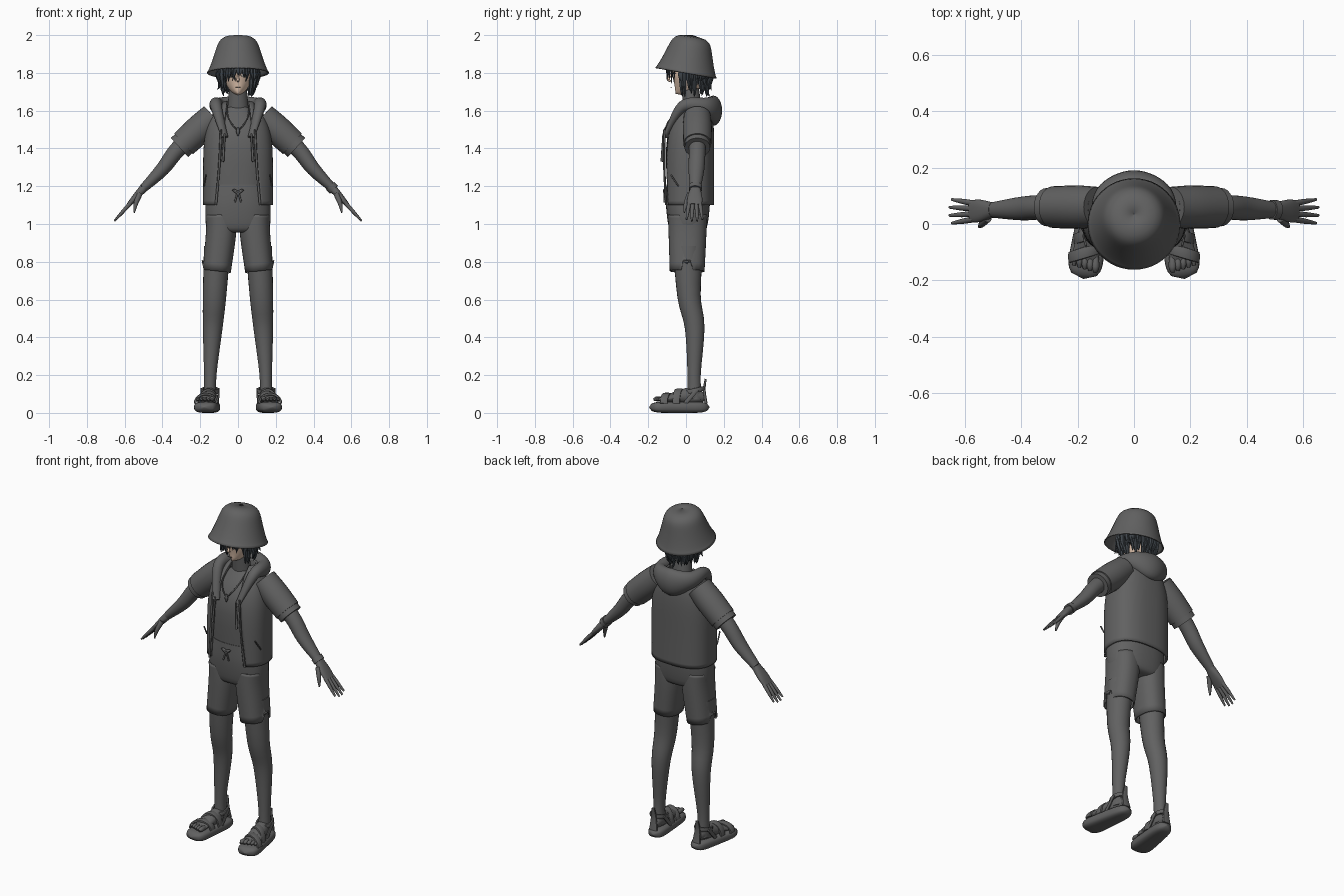
import bpy, math, random
from mathutils import Vector

random.seed(4)
cube = bpy.data.objects.get("Cube")
if cube:
    bpy.data.objects.remove(cube)


def material(name, red, green, blue):
    mat = bpy.data.materials.new(name)
    mat.use_nodes = True
    mat.diffuse_color = (red, green, blue, 1)
    mat.node_tree.nodes["Principled BSDF"].inputs["Base Color"].default_value = mat.diffuse_color
    return mat


GREY = material("charcoal grey", .12, .12, .12)
HAIR = material("dark slate hair", .05, .06, .07)
SKIN = material("warm face skin", .76, .56, .43)
DARK = material("eye black", .02, .02, .02)
WHITE = material("eye white", .75, .75, .72)


def make(name, verts, faces, mat, mirror=False, thickness=0):
    mesh = bpy.data.meshes.new(name)
    mesh.from_pydata(verts, [], faces)
    mesh.materials.append(mat)
    ob = bpy.data.objects.new(name, mesh)
    bpy.context.collection.objects.link(ob)
    bpy.ops.object.select_all(action='DESELECT')
    ob.select_set(True)
    bpy.context.view_layer.objects.active = ob
    bpy.ops.object.shade_smooth_by_angle(angle=math.radians(45))
    if thickness:
        solid = ob.modifiers.new("thickness", 'SOLIDIFY')
        solid.thickness, solid.offset = thickness, -1
    if mirror:
        ob.modifiers.new("mirror", 'MIRROR')
    return ob


def smooth_path(points, steps):
    """Catmull-Rom interpolation of position and radii together."""
    result, last = [], len(points) - 1
    for i in range(last):
        before, start, end, after = (points[max(0, min(last, i + k))] for k in (-1, 0, 1, 2))
        for step in range(steps):
            t = step / steps
            result.append([b + t / 2 * (c - a + t * (2 * a - 5 * b + 4 * c - d
                                                     + t * (3 * b - a - 3 * c + d)))
                           for a, b, c, d in zip(before, start, end, after)])
    return result + [list(points[-1])]


def power(value, exponent):
    return math.copysign(abs(value) ** (2 / exponent), value)


def sweep(name, paths, mat=GREY, ref=(0, 1, 0), sides=24, steps=4, square=2,
          caps=True, mirror=False, thickness=0):
    """Sweep ellipses along paths of (x, y, z, side radius, optional depth radius)."""
    axis = Vector(ref)
    verts, faces = [], []
    for path in paths:
        points = smooth_path([q if len(q) > 4 else (*q, q[-1]) for q in path], steps)
        base, last = len(verts), len(points) - 1
        for i, (*centre, width, depth) in enumerate(points):
            ahead, behind = points[min(i + 1, last)], points[max(i - 1, 0)]
            tangent = (Vector(ahead[:3]) - Vector(behind[:3])).normalized()
            side = axis.cross(tangent).normalized()
            up = tangent.cross(side)
            for k in range(sides):
                angle = math.tau * k / sides
                verts.append(Vector(centre) + side * power(math.cos(angle), square) * max(width, .001)
                             + up * power(math.sin(angle), square) * max(depth, .001))
        for i in range(last):
            row = base + i * sides
            for k in range(sides):
                j = (k + 1) % sides
                faces.append((row + k, row + j, row + sides + j, row + sides + k))
        if caps:
            end = base + last * sides
            faces.append(tuple(reversed(range(base, base + sides))))
            faces.append(tuple(range(end, end + sides)))
    return make(name, verts, faces, mat, mirror, thickness)


def both(half):
    """Continue a path that ends on the centre plane over to the other side."""
    return half + [(-x, *rest) for x, *rest in reversed(half[:-1])]


def fractions(count):
    return [i / count for i in range(count + 1)]


UP = (0, 0, 1)

# Bucket hat, leaning back
hat = [(0, .035 * t, 1.8 + t / 5, (.165 - .07 * t ** .8) * math.sqrt(1 - t ** 12))
       for t in fractions(16)]
sweep("bucket_hat", [hat], sides=48, steps=1, caps=False, thickness=.006)


# Egg-shaped head with a narrow chin
def head_ring(t):
    width = .08 * (1 - (1 - t) ** 6) * math.sqrt(1 - t ** 4)
    return 0, .02 - .075 * (1 - t) ** 4, 1.69 + .24 * t, width, width * 1.2

sweep("head", [[head_ring(t) for t in fractions(24)]], SKIN, sides=32, steps=1)
sweep("nose", [[(0, -.08, 1.79, .004), (0, -.093, 1.765, .007), (0, -.08, 1.755, .005)]], SKIN, sides=8)
sweep("ears", [[(.08, .02, 1.81, .01), (.08, .02, 1.76, .006)]], SKIN, sides=10, mirror=True)
sweep("neck", [[(0, .04, 1.56, .06, .05), (0, .02, 1.74, .045)]])


# Eyes, lids and mouth as thin strips that follow the face
def face_strip(name, inner, outer, level, height, mat, lift, mirror=True):
    _, middle, z, width, depth = head_ring(level)
    strip = []
    for t in fractions(6):
        x = inner + (outer - inner) * t
        y = middle - depth * math.sqrt(1 - (x / width) ** 2) - lift
        strip.append((x, y, z, height * (.4 + .6 * math.sin(math.pi * t)), .002))
    sweep(name, [strip], mat, sides=8, steps=2, mirror=mirror)

face_strip("eye_whites", .02, .05, .4, .011, WHITE, .001)
face_strip("irises", .027, .042, .4, .011, DARK, .003)
face_strip("eyelids", .016, .054, .45, .003, DARK, .003)
face_strip("mouth", -.014, .014, .14, .002, DARK, .001, mirror=False)

# Hair: cap under the hat, hanging locks and fringe
sweep("hair_cap", [[(0, .035, 1.76 + .18 * t, .09 * math.sqrt(1 - t ** 3)) for t in fractions(12)]],
      HAIR, sides=32, steps=1)
locks = []
for layer in (0, 1):
    for t in fractions(20):
        angle = math.radians(-35 + 250 * t + random.uniform(-6, 6))
        radius, tip = .08 + layer * .014, random.uniform(1.67, 1.71) + layer * .03

        def lock_point(spread, z, width):
            reach = radius + spread
            return reach * math.cos(angle), .03 + reach * math.sin(angle), z, width

        locks.append([lock_point(0, 1.86, .012), lock_point(.012, 1.79, .014),
                      lock_point(.004, tip + .03, .009),
                      lock_point(random.uniform(-.015, .02), tip, .001)])
for t in fractions(10):
    x = .14 * (t - .5)
    front = .01 - .1 * math.cos(x * 13)
    tip = 1.775 + random.uniform(-.018, .015) - abs(x) / 3
    locks.append([(x, front, 1.87, .012, .008), (x, front - .01, 1.82, .012, .007),
                  (x + random.uniform(-.018, .018), front - .012, tip, .001)])
sweep("hair_locks", locks, HAIR, sides=6, steps=3)

# Shirt
sweep("shirt", [[(0, .01, 1.2, .15, .11), (0, .01, 1.45, .16, .11), (0, .04, 1.61, .06, .05)]],
      sides=40, square=2.4)

# Open vest: rings broken by a gap at the front, closing in over the shoulders
columns, square, verts, faces = 48, 2.5, [], []
for row, t in enumerate(fractions(24)):
    scale = 1 - .6 * t ** 6
    width, depth, gap = .185 * scale, .132 * scale, .12 - .06 * t
    start = math.asin((gap / width) ** (square / 2))
    for k, u in enumerate(fractions(columns)):
        angle = start + (math.tau - 2 * start) * u
        verts.append((width * power(math.sin(angle), square),
                      .016 + .04 * t ** 4 - depth * power(math.cos(angle), square), 1.1 + .55 * t))
        if row and k:
            corner = len(verts) - 1
            below = corner - columns - 1
            faces.append((below - 1, below, corner, corner - 1))
make("open_vest", verts, faces, GREY, thickness=.012)
sweep("vest_zips", [[(.09, -.115, 1.5, .006), (.1, -.115, 1.3, .006), (.117, -.105, 1.1, .006)]],
      sides=8, mirror=True)
sweep("vest_pockets", [[(.18, -.04, 1.2, .004), (.17, -.08, 1.26, .004)]], ref=UP, sides=8, mirror=True)

# Hood folded down around the neck, cords and necklace
sweep("hood", [both([(.07, -.11, 1.46, .02, .01), (.115, -.02, 1.62, .03), (.1, .1, 1.62, .04, .05),
                     (0, .145, 1.6, .046, .08)])], ref=UP, steps=8)
sweep("hood_cords", [[(.07, -.12, 1.48, .005), (.08, -.128, 1.33, .007)]], sides=8, mirror=True)
sweep("necklace", [both([(.06, .02, 1.63, .004), (.05, -.08, 1.56, .004), (0, -.11, 1.5, .004)])],
      sides=8)
sweep("pendant", [[(0, -.11, 1.51, .004), (0, -.11, 1.49, .01), (0, -.11, 1.465, .003)]], sides=10)

# Arms and layered sleeves
SHOULDER, CUFF = Vector((.13, .06, 1.57)), Vector((.31, .06, 1.405))
ELBOW, WRIST, KNUCKLES = Vector((.4, .055, 1.29)), Vector((.5, .05, 1.19)), Vector((.58, .045, 1.1))
sweep("shirt_sleeves", [[(*SHOULDER, .066), (*CUFF, .068)]], mirror=True, thickness=.008)
sweep("vest_sleeves", [[(*SHOULDER, .072), (*SHOULDER.lerp(CUFF, .4), .077),
                        (*SHOULDER.lerp(CUFF, .88), .074)]], mirror=True, thickness=.008)
sweep("arms", [[(*SHOULDER, .05), (*CUFF, .044), (*ELBOW, .037, .042), (*WRIST, .023, .028)]], mirror=True)

# Hands: palm, four fingers and thumb
sweep("palms", [[(*WRIST, .022, .026), (*WRIST.lerp(KNUCKLES, .6), .017, .04), (*KNUCKLES, .011, .038)]],
      mirror=True, square=2.4)
fingers = []
for place in (-1.5, -.5, .5, 1.5):
    root = KNUCKLES + Vector((-.01, .019 * place, .01))
    reach = Vector((.085, .01 * place, -.095)) * (1.05 - .1 * abs(place))
    fingers.append([(*root, .011), (*(root + reach / 2), .0095), (*(root + reach), .005)])
fingers.append([(.52, .02, 1.16, .015), (.54, 0, 1.11, .012), (.55, -.01, 1.06, .004)])
sweep("fingers", fingers, sides=10, mirror=True)
sweep("wristband", [[(*ELBOW.lerp(WRIST, t), .03, .035) for t in (.88, 1.08)]], steps=1)

# Shorts: seat, two legs with notched side hems, bow
sweep("shorts_seat", [[(0, .01, .955, .12, .07), (0, .01, .98, .166, .1), (0, .01, 1.1, .172, .116),
                       (0, .01, 1.21, .154, .113)]], sides=40, square=2.4)
hems = sweep("shorts_legs", [[(.112, .006, .75, .074, .092), (.09, .008, .95, .08, .1),
                              (.09, .008, 1.05, .08, .1)]],
             sides=40, caps=False, mirror=True, thickness=.008, square=2.3)
outer = max(v.co.x for v in hems.data.vertices)
for v in hems.data.vertices:
    if v.co.z < .76 and v.co.x > outer - .001:
        v.co.z += .05
sweep("drawstring_bow", [[(0, -.112, 1.17, .006), (.025, -.116, 1.18, .007), (0, -.114, 1.16, .005)],
                         [(0, -.113, 1.17, .005), (.018, -.115, 1.115, .005)]], sides=8, mirror=True)

# Legs
sweep("legs", [[(.148, .045, .07, .034, .04), (.147, .043, .2, .033, .035), (.134, .046, .45, .052),
                (.124, .016, .62, .062), (.11, .01, .88, .07, .08)]], mirror=True)

# Feet and toes
sweep("feet", [[(.14, .1, .08, .02), (.148, .04, .09, .036, .045), (.158, -.04, .085, .042, .034),
                (.175, -.125, .07, .05, .012)]], ref=UP, mirror=True)
toes = []
for t in fractions(4):
    x, tip = .137 + .076 * t, .025 * t - .172
    toes.append([(x, -.11, .07, .011), (x, tip + .02, .074, .014 - .004 * t), (x, tip, .07, .006)])
sweep("toes", toes, ref=UP, sides=10, mirror=True)

# Sandals: thick soles, straps and heel tabs
soles = []
for t in fractions(20):
    rounding = math.sqrt(1 - (2 * t - 1) ** 6)
    soles.append((.135 + .045 * t, .125 - .32 * t, .03, (.047 + .02 * t) * rounding, .03 * rounding))
sweep("sandal_soles", [soles], ref=UP, steps=1, square=3, mirror=True)


def strap(name, x, y, width, height):
    arch = [(x + width * math.cos(a), y - .018 * math.cos(a), .05 + height * math.sin(a), .007, .02)
            for a in (math.pi * t for t in fractions(12))]
    sweep(name, [arch], sides=12, steps=1, square=4, mirror=True)

strap("toe_straps", .17, -.1, .057, .05)
strap("instep_straps", .157, -.035, .05, .072)
ankle = [(.148 + .041 * math.sin(a), .043 - .052 * math.cos(a), .118 - .012 * math.cos(a), .006, .012)
         for a in (math.tau * t for t in fractions(16))]
sweep("ankle_straps", [ankle], ref=UP, sides=12, steps=1, square=4, mirror=True)
sweep("heel_tabs", [[(.143, .106, .05, .026, .008), (.146, .097, .12, .018, .007),
                     (.146, .104, .18, .009, .005)]], sides=12, square=4, mirror=True)
sweep("side_straps", [[(.148 + x, .06, .125, .005, .011), (.15 + x, -.005, .05, .005, .011)]
                      for x in (-.045, .045)], sides=10, square=4, mirror=True)
